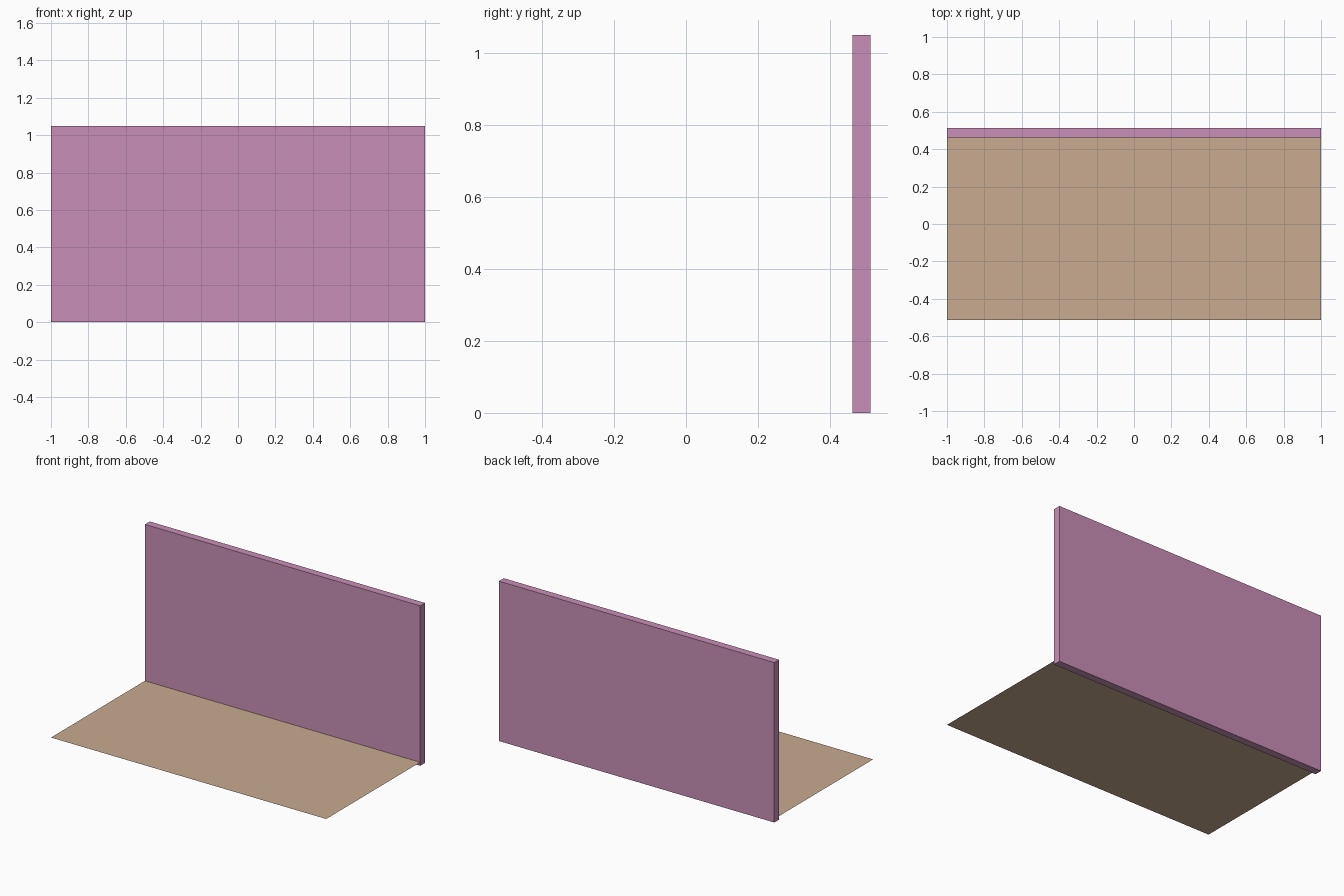
import bpy

if "Cube" in bpy.data.objects:
    bpy.data.objects.remove(bpy.data.objects["Cube"])


def srgb(r, g, b):
    """8-bit sRGB to linear RGBA."""
    def lin(c):
        c /= 255
        return c / 12.92 if c <= 0.04045 else ((c + 0.055) / 1.055) ** 2.4
    return (lin(r), lin(g), lin(b), 1)


def finish(name, size, color_name, color):
    """Name, scale and colour the active object."""
    ob = bpy.context.object
    ob.name = name
    ob.scale = size
    bpy.ops.object.transform_apply(location=False, rotation=False, scale=True)
    mat = bpy.data.materials.new(color_name)
    mat.diffuse_color = color
    mat.use_nodes = True
    mat.node_tree.nodes["Principled BSDF"].inputs["Base Color"].default_value = mat.diffuse_color
    ob.data.materials.append(mat)


THICK = 0.05
DEPTH = 1.0                               # floor depth
back = (DEPTH + THICK / 2) / 2            # rear face of the wall
wall_y = back - THICK / 2

# Floor sheet: no thickness, ends at the middle of the wall
bpy.ops.mesh.primitive_plane_add(size=1, location=(0, wall_y - DEPTH / 2, 0.023))
finish("floor", (2, DEPTH, 1), "tan", srgb(201, 171, 144))

# Upright back wall
bpy.ops.mesh.primitive_cube_add(size=1, location=(0, wall_y, 0.525))
finish("back_wall", (2, THICK, 1.05), "mauve_pink", srgb(201, 143, 183))
